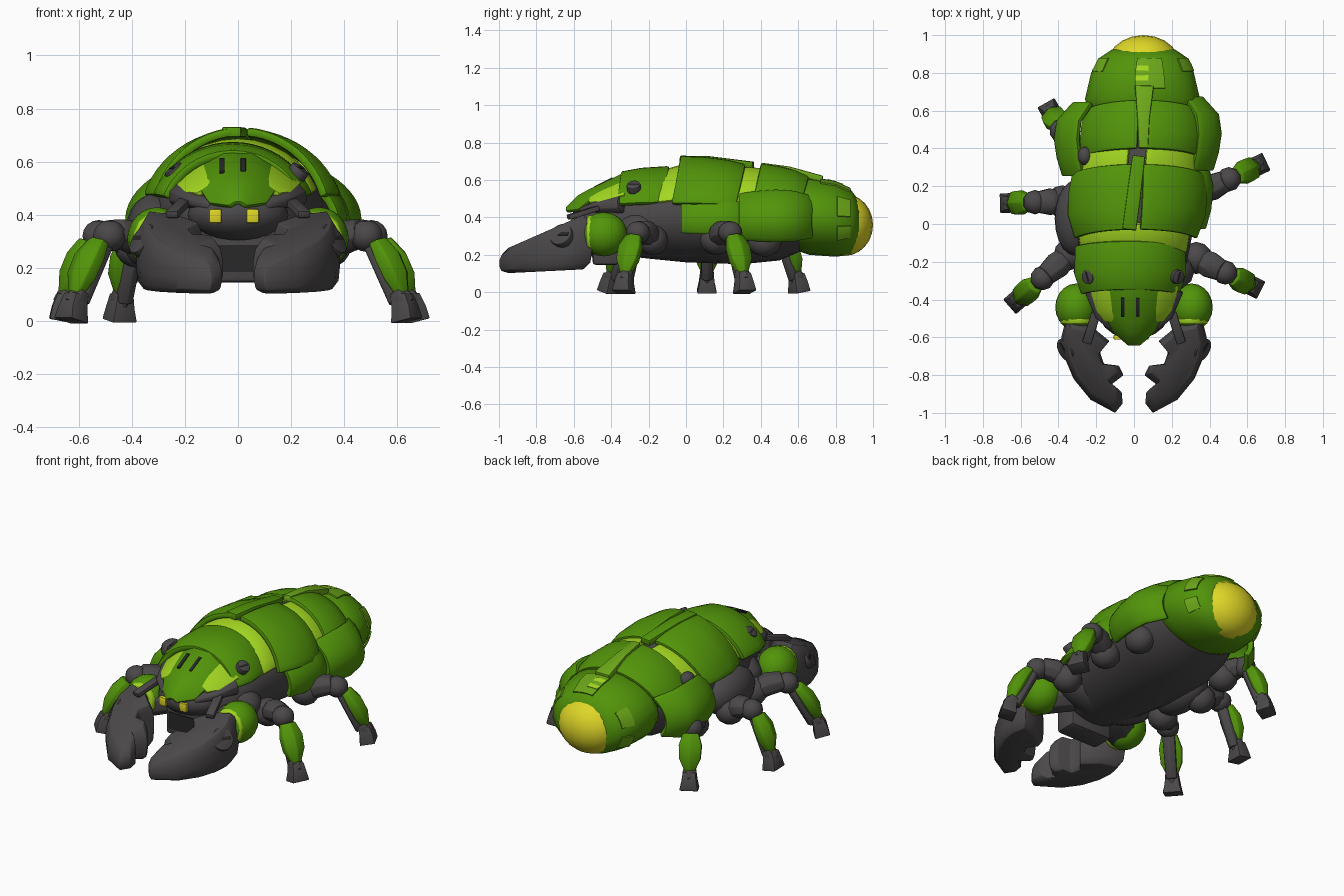
import bpy, bmesh
from math import sin, cos, pi, radians
from mathutils import Vector

if "Cube" in bpy.data.objects:
    bpy.data.objects.remove(bpy.data.objects["Cube"])


def material(name, r, g, b):
    m = bpy.data.materials.new(name)
    m.use_nodes = True
    m.diffuse_color = (r, g, b, 1)
    node = m.node_tree.nodes["Principled BSDF"]
    node.inputs["Base Color"].default_value = (r, g, b, 1)
    node.inputs["Roughness"].default_value = 0.6
    return m


GREEN = material("shell_green", .085, .30, .003)
MID = material("soft_green", .15, .39, .01)
LIME = material("lime_green", .37, .69, .015)
YELLOW = material("yellow", .74, .68, .02)
GREY = material("dark_grey", .07, .064, .066)
BLACK = material("near_black", .022, .021, .022)


def finish(name, bm, mat, bevel=0.0, solid=0.0, angle=38):
    """Turn a bmesh into a shaded object with optional thickness and bevel."""
    if not solid:
        bmesh.ops.recalc_face_normals(bm, faces=bm.faces)
    me = bpy.data.meshes.new(name)
    bm.to_mesh(me)
    bm.free()
    ob = bpy.data.objects.new(name, me)
    bpy.context.collection.objects.link(ob)
    me.materials.append(mat)
    if solid:
        mod = ob.modifiers.new("Thickness", "SOLIDIFY")
        mod.thickness, mod.offset = solid, -1
    if bevel:
        mod = ob.modifiers.new("Bevel", "BEVEL")
        mod.width, mod.segments, mod.angle_limit = bevel, 2, radians(40)
    bpy.ops.object.select_all(action="DESELECT")
    ob.select_set(True)
    bpy.context.view_layer.objects.active = ob
    bpy.ops.object.convert(target="MESH")
    bpy.ops.object.shade_smooth_by_angle(angle=radians(angle))
    return ob


def loft(name, rings, mat, closed=True, **kw):
    """Skin a list of point rings; closed rings also get end caps."""
    bm = bmesh.new()
    rows = [[bm.verts.new(p) for p in r] for r in rings]
    n = len(rows[0])
    for a, b in zip(rows, rows[1:]):
        for j in range(n if closed else n - 1):
            k = (j + 1) % n
            bm.faces.new((a[j], b[j], b[k], a[k]))
    if closed:
        bm.faces.new(rows[0])
        bm.faces.new(rows[-1])
    return finish(name, bm, mat, **kw)


def plate(name, stations, a0, a1, mat, solid=.035, bevel=.012, n=12, skew=0):
    """Curved armour panel: stations are (y, centre x, half width, top z); skew sweeps the sides forward."""
    angles = [radians(a0 + (a1 - a0) * i / n) for i in range(n + 1)]
    rings = [[(cx + rx * cos(a), y - skew * (1 - sin(a)), .38 + (zt - .38) * sin(a)) for a in angles]
             for y, cx, rx, zt in stations]
    return loft(name, rings, mat, closed=False, solid=solid, bevel=bevel)


def body(name, stations, mat, n=24):
    """Closed body: stations are (y, centre x, half width, top z, bottom z)."""
    rings = [[(cx + rx * cos(2 * pi * i / n), y,
               (zt + zb) / 2 + (zt - zb) / 2 * sin(2 * pi * i / n))
              for i in range(n)] for y, cx, rx, zt, zb in stations]
    return loft(name, rings, mat)


def limb(name, stations, mat, n=8, bevel=.006):
    """Tapered limb: stations are (point, half width, half height)."""
    pts = [Vector(s[0]) for s in stations]
    rings = []
    d = (pts[-1] - pts[0]).normalized()
    side = d.cross(Vector((0, 0, 1)))
    side = side.normalized() if side.length > .01 else Vector((1, 0, 0))
    up = side.cross(d)
    for p, (_, w, h) in zip(pts, stations):
        ang = [2 * pi * (i + .5) / n for i in range(n)]
        rings.append([p + side * w * cos(a) + up * h * sin(a) for a in ang])
    return loft(name, rings, mat, bevel=bevel)


def ball(name, centre, radii, mat, u=20, v=12):
    bm = bmesh.new()
    bmesh.ops.create_uvsphere(bm, u_segments=u, v_segments=v, radius=1)
    bmesh.ops.scale(bm, vec=radii, verts=bm.verts)
    bmesh.ops.translate(bm, vec=centre, verts=bm.verts)
    return finish(name, bm, mat)


def box(name, centre, size, mat, bevel=.008, normal=None):
    bm = bmesh.new()
    bmesh.ops.create_cube(bm, size=1)
    bmesh.ops.scale(bm, vec=size, verts=bm.verts)
    ob = finish(name, bm, mat, bevel=bevel)
    ob.location = centre
    if normal:
        ob.rotation_euler = Vector(normal).to_track_quat("Z", "Y").to_euler()
    return ob


def bolt(name, centre, normal, r):
    """Round slotted screw head."""
    d, c = Vector(normal).normalized(), Vector(centre)
    limb(name, [(c - d * .04, r, r), (c + d * .014, r, r)], GREY, n=20)
    box(name + "_slot", c + d * .012, (r * 1.5, r * .28, .008), BLACK, 0, normal)


# Grey inner body and the exposed right flank
body("inner_body", [(-.5, 0, .14, .42, .24), (-.38, 0, .22, .52, .2), (-.2, 0, .28, .61, .18),
                    (0, 0, .32, .675, .16), (.3, .02, .34, .63, .15), (.5, .04, .31, .6, .17),
                    (.64, .045, .25, .55, .23)], GREY)
ball("right_flank", (-.31, .03, .35), (.11, .2, .13), GREY)
ball("chest", (0, -.25, .33), (.32, .16, .14), GREY)

# Back armour, sides swept forward
plate("front_shell", [(-.35, -.02, .28, .645), (-.24, -.02, .32, .665), (-.09, -.02, .315, .675)],
      20, 160, GREEN, n=20, skew=.04)
for name, a0, a1 in (("left", 16, 86), ("right", 94, 164)):
    plate(name + "_mid_shell", [(-.03, .01, .34, .73), (.1, .015, .385, .725),
                                (.22, .02, .385, .71), (.32, .02, .365, .685)], a0, a1, GREEN, skew=.07)
    plate(name + "_rear_shell", [(.4, .04, .335, .69), (.5, .045, .35, .675),
                                 (.58, .045, .34, .655), (.66, .045, .31, .62)], a0, a1, GREEN, skew=.07)
plate("front_band", [(-.12, 0, .305, .655), (0, 0, .325, .69)], 22, 158, LIME, skew=.055)
for name, a0, a1 in (("left", 16, 84), ("right", 100, 164)):
    plate(name + "_rear_band", [(.27, .02, .352, .675), (.44, .035, .328, .665)], a0, a1, LIME, skew=.07)
limb("mid_ridge", [((-.025, -.03, .712), .052, .026), ((-.005, .12, .71), .052, .025),
                   ((.025, .36, .68), .048, .025)], GREEN, n=4)
limb("rear_ridge", [((.05, .4, .675), .035, .025), ((.05, .55, .655), .045, .025),
                    ((.055, .73, .605), .07, .025)], MID, n=4)
ball("back_pivot", (-.26, .36, .53), (.04, .05, .04), GREY, 12, 8)

# Side armour: the right mid panel is missing
SIDE = [(.28, .39, .6), (.38, .42, .62), (.48, .435, .63), (.58, .42, .62), (.68, .33, .58)]
plate("left_rear_flank", [(y, .03, r, z) for y, r, z in SIDE], -28, 44, GREEN)
plate("right_rear_flank", [(y - .03, .01, r, z) for y, r, z in SIDE], 136, 208, GREEN)
plate("left_mid_flank", [(-.03, .01, .37, .6), (.08, .01, .4, .62), (.2, .01, .41, .62),
                         (.29, .01, .39, .6)], -18, 30, GREEN)

# Tail with glowing tip and paint patches
body("tail", [(.5, .045, .2, .5, .27), (.6, .045, .28, .58, .22), (.66, .045, .305, .61, .2),
              (.8, .045, .272, .588, .19), (.88, .05, .232, .55, .2), (.925, .05, .165, .49, .24)], GREEN)
ball("tail_tip", (.05, .85, .36), (.19, .15, .165), YELLOW)
plate("tail_patch", [(.72, .045, .298, .609), (.8, .045, .279, .595), (.88, .05, .239, .557)],
      66, 98, MID, solid=.009, bevel=0, n=4)
plate("tail_spot", [(.76, .045, .289, .606), (.84, .05, .259, .58)], 84, 98, LIME,
      solid=.009, bevel=0, n=2)
for i, (a0, a1) in enumerate(((8, 40), (-30, -8), (142, 172), (190, 214))):
    plate("tail_side_patch_%d" % i, [(.81, .048, .274, .588), (.84, .05, .26, .575),
                                     (.88, .05, .239, .557)], a0, a1, MID, solid=.009, bevel=0, n=4)

# Head: face, mouth and shield
ball("face", (0, -.46, .4), (.19, .15, .1), GREY)
box("jaw", (0, -.43, .22), (.28, .14, .15), GREY, .02)
box("mouth", (0, -.501, .235), (.23, .008, .1), BLACK, 0)
rows = [(-.645, .035, .45, .435), (-.575, .11, .52, .445), (-.52, .14, .55, .49),
        (-.46, .18, .578, .495), (-.33, .215, .64, .53)]
shape = [(1, 0), (.6, .6), (.25, 1), (-.25, 1), (-.6, .6), (-1, 0)]
for name, part, grow, drop, mat in (("head_shield", rows, 1, 0, GREEN),
                                    ("head_shield_trim", rows[2:], 1.12, .008, LIME)):
    loft(name, [[(w * grow * u, y, ze + (zc - ze) * t - drop) for u, t in shape]
                for y, w, zc, ze in part], mat, closed=False, solid=.022, bevel=.006)

for s, label in ((1, "left"), (-1, "right")):
    box(label + "_eye", (s * .07 - .015, -.6, .395), (.047, .025, .052), YELLOW, .006)
    box(label + "_vent", (s * .04 - .02, -.44, .584), (.02, .11, .014), BLACK, .003).rotation_euler.x = .46
    bolt(label + "_shell_bolt", (s * .235 - .005, -.28, .565), (s * .6, -.15, .8), .038)
    limb(label + "_brow", [((s * .09, -.56, .43), .03, .025), ((s * .17, -.48, .455), .04, .03),
                           ((s * .22, -.34, .47), .05, .05)], GREY)
    limb(label + "_strut", [((s * .2, -.47, .45), .035, .02), ((s * .25, -.63, .4), .035, .02)], GREY, n=4)

    # Pincer arm and armoured shoulder
    limb(label + "_arm", [((s * .15, -.33, .3), .09, .08), ((s * .3, -.47, .29), .1, .09)], GREY)
    ball(label + "_shoulder", (s * .305, -.44, .31), (.112, .125, .118), GREEN)
    limb(label + "_shoulder_rim", [((s * .3, -.5, .31), .098, .104), ((s * .3, -.53, .31), .09, .096)],
         LIME, n=14)
    # Claw: toothed outline stacked into a rounded slab that slopes to the tip
    outline = [(.24, -.53), (.36, -.5), (.385, -.6), (.37, -.7), (.32, -.82), (.23, -.93), (.1, -1),
               (.06, -.95), (.065, -.89), (.12, -.85), (.055, -.8), (.08, -.75), (.16, -.74),
               (.18, -.68), (.13, -.62)]
    rings = []
    for grow, t in ((.8, 0), (.96, .12), (1, .35), (1, .6), (.95, .82), (.8, 1)):
        ring = []
        for x, y in outline:
            X, Y = .23 + (x - .23) * grow, -.74 + (y + .74) * grow
            low, high = .1 + .05 * (Y + 1), .215 + .44 * (Y + 1)
            ring.append((s * X, Y, low + (high - low) * t))
        rings.append(ring)
    loft(label + "_claw", rings, GREY, bevel=.005)
    bolt(label + "_claw_bolt", (s * .358, -.665, .305), (s * .75, -.42, .5), .065)


def leg(name, hip, foot):
    """Jointed leg from hip to foot, both given as x, y."""
    h, f = Vector(hip), Vector(foot)

    def at(t, z):
        p = h.lerp(f, t)
        return (p.x, p.y, z)
    ball(name + "_hip", at(0, .28), (.085, .085, .08), GREY, 12, 8)
    limb(name + "_thigh", [(at(.02, .28), .055, .055), (at(.2, .32), .075, .065), (at(.4, .335), .06, .055)], GREY)
    ball(name + "_knee", at(.45, .32), (.065, .065, .06), GREY, 10, 8)
    limb(name + "_shin_core", [(at(.48, .31), .04, .035), (at(.78, .07), .035, .03)], GREY, n=6)
    limb(name + "_shin_guard", [(at(.58, .3), .05, .035), (at(.69, .24), .073, .048),
                                (at(.78, .17), .068, .048), (at(.86, .09), .025, .025)], GREEN, n=6)
    limb(name + "_ankle", [(at(.8, .11), .042, .04), (at(.88, .06), .046, .042)], GREY, n=6)
    limb(name + "_foot", [(at(.84, .1), .05, .045), (at(.88, .05), .06, .055), (at(.9, 0), .075, .062)], GREY, n=4)


leg("front_left_leg", (.33, -.18), (.67, -.35))
leg("mid_left_leg", (.34, .16), (.7, .33))
leg("front_right_leg", (-.34, -.16), (-.66, -.44))
leg("mid_right_leg", (-.38, .12), (-.7, .11))
leg("rear_right_leg", (-.32, .38), (-.46, .63))
ball("empty_hip_socket", (.31, .42, .27), (.08, .09, .08), GREY, 12, 8)
